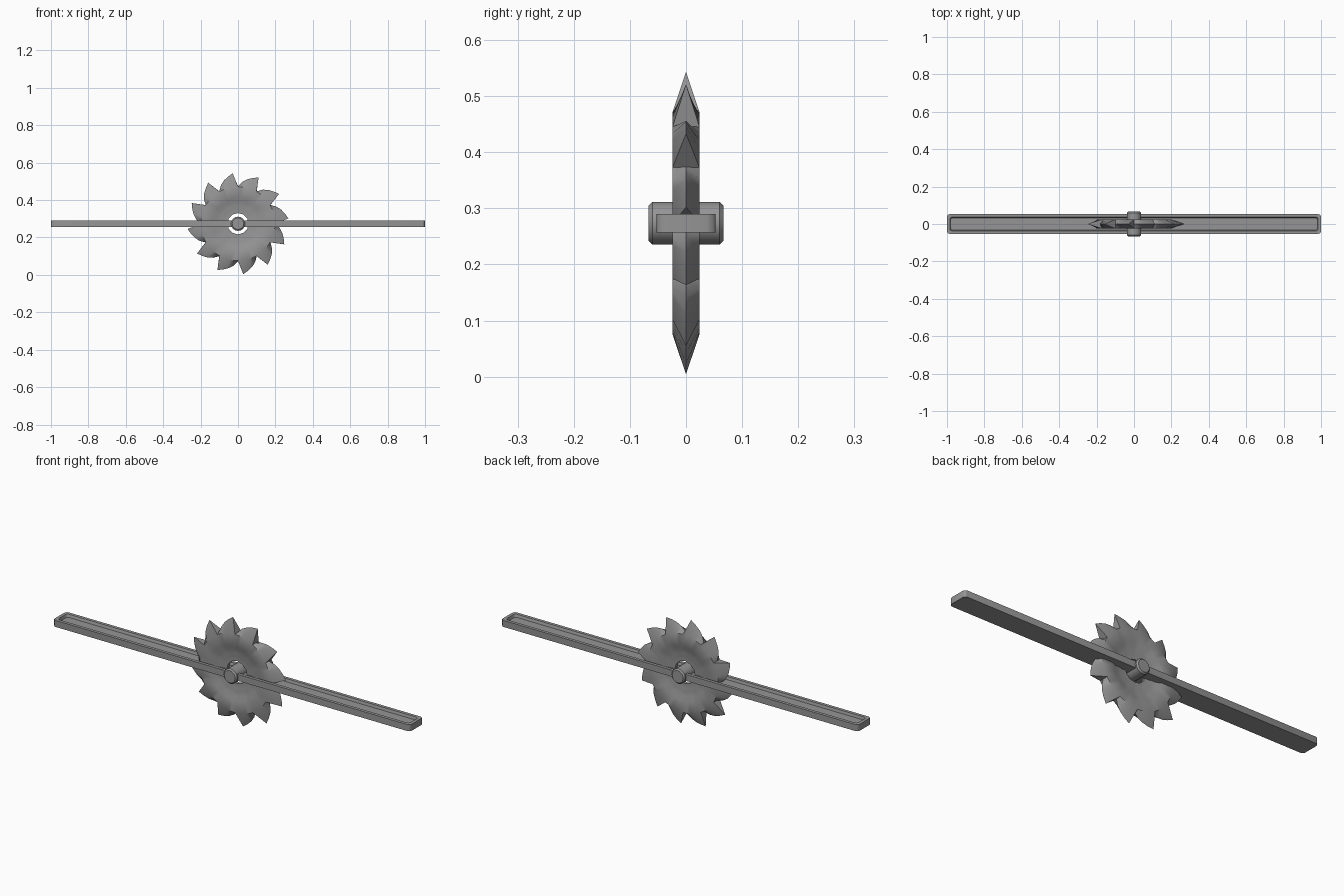
import bpy, bmesh
from math import cos, sin, radians, pi

cube = bpy.data.objects.get("Cube")
if cube:
    bpy.data.objects.remove(cube)

steel = bpy.data.materials.new("grey steel")
steel.use_nodes = True
GREY = (0.3, 0.3, 0.3, 1)
steel.diffuse_color = GREY
steel.node_tree.nodes["Principled BSDF"].inputs["Base Color"].default_value = GREY

AXLE_Z = 0.2735
TEETH = 12


def loft(bm, rings, close=False, caps=False):
    """Skin a list of closed rings; returns the vertices ring by ring."""
    rows = [[bm.verts.new(p) for p in ring] for ring in rings]
    pairs = list(zip(rows, rows[1:]))
    if close:
        pairs.append((rows[-1], rows[0]))
    for a, b in pairs:
        for i in range(len(a)):
            j = (i + 1) % len(a)
            bm.faces.new((a[i], a[j], b[j], b[i]))
    if caps:
        bm.faces.new(rows[0])
        bm.faces.new(rows[-1])
    return rows


def finish(bm, name):
    bmesh.ops.recalc_face_normals(bm, faces=bm.faces)
    mesh = bpy.data.meshes.new(name)
    bm.to_mesh(mesh)
    bm.free()
    mesh.materials.append(steel)
    obj = bpy.data.objects.new(name, mesh)
    bpy.context.collection.objects.link(obj)
    return obj


def polar(r, angle, y):
    return (r * cos(angle), y, AXLE_Z + r * sin(angle))


# Saw blade: hooked teeth, stepped recess on both faces, open centre
steps = [(0, 0.2), (6, 0.225), (12, 0.243), (18, 0.257), (24, 0.271)]
columns = [(radians(90 - 30 * t - a), a, r) for t in range(TEETH) for a, r in steps]


def flat_sided(radius, y):
    """A twelve-sided ring sampled at the blade's columns."""
    return [polar(radius * cos(pi / 12) / cos(radians(a - 15)), ang, y)
            for ang, a, r in columns]


recess = [(0.057, 0.008), (0.082, 0.008), (0.098, 0.012), (0.12, 0.012), (0.143, 0.024)]
front = [flat_sided(r, -y) for r, y in recess]
back = [flat_sided(r, y) for r, y in reversed(recess)]
shoulder_front = [polar(0.198, ang, -0.024) for ang, a, r in columns]
shoulder_back = [polar(0.198, ang, 0.024) for ang, a, r in columns]
ridge = [polar(r, ang, 0) for ang, a, r in columns]

bm = bmesh.new()
rows = loft(bm, front + [shoulder_front, ridge, shoulder_back] + back, close=True)
rim = len(front) + 1
n = len(columns)
for tip in range(len(steps) - 1, n, len(steps)):
    valley = (tip + 1) % n
    for side in (rim - 1, rim + 1):
        bmesh.ops.connect_verts(bm, verts=[rows[rim][tip], rows[side][valley]])
finish(bm, "saw_blade")


# Guide rail: long rounded bar with a shallow channel in its top
def rounded_rect(hx, hy, r, z):
    pts = []
    for k, (sx, sy) in enumerate([(1, 1), (-1, 1), (-1, -1), (1, -1)]):
        for s in range(4):
            ang = k * pi / 2 + s * pi / 6
            pts.append((sx * (hx - r) + r * cos(ang), sy * (hy - r) + r * sin(ang), z))
    return pts


bm = bmesh.new()
loft(bm, [rounded_rect(1, 0.053, 0.016, 0.257),
          rounded_rect(1, 0.053, 0.016, 0.29),
          rounded_rect(0.984, 0.037, 0.012, 0.29),
          rounded_rect(0.98, 0.033, 0.01, 0.276)], caps=True)
finish(bm, "guide_rail")

# Axle: short pin with chamfered ends
SIDES = 16
pin = [(0.031, -0.067), (0.038, -0.06), (0.038, 0.06), (0.031, 0.067)]
bm = bmesh.new()
loft(bm, [[polar(r, 2 * pi * i / SIDES, y) for i in range(SIDES)] for r, y in pin], caps=True)
axle = finish(bm, "axle")

# Soft shading with crisp edges
bpy.ops.object.select_all(action='DESELECT')
for name in ("saw_blade", "guide_rail", "axle"):
    bpy.data.objects[name].select_set(True)
bpy.context.view_layer.objects.active = axle
bpy.ops.object.shade_smooth_by_angle(angle=radians(30))
